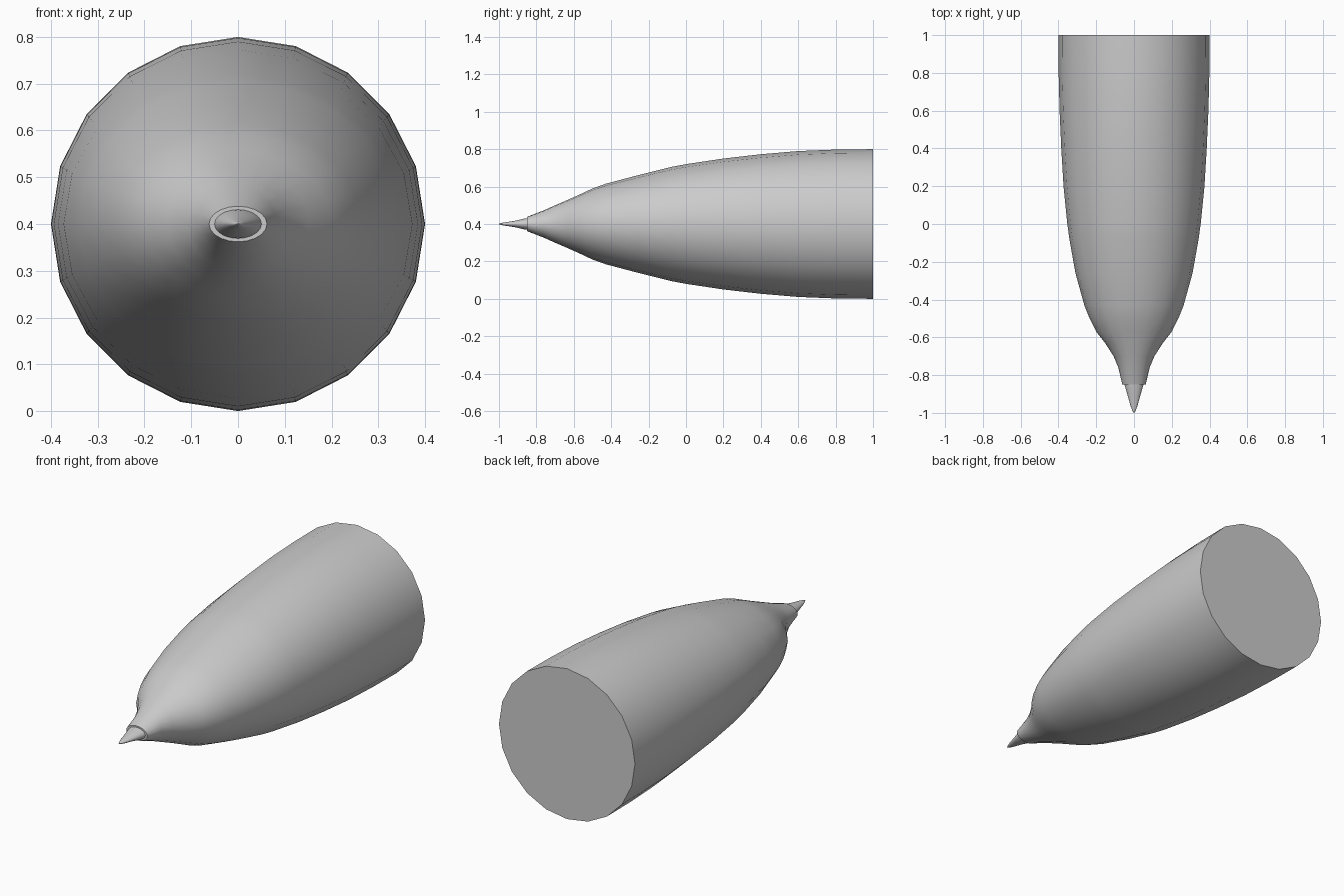
import bpy, bmesh, math

if "Cube" in bpy.data.objects:
    bpy.data.objects.remove(bpy.data.objects["Cube"])

CENTRE_Z = 0.4


def loft(name, sections, sides, angle):
    """Skin elliptical rings (y, half width, half height) along y, capping both ends."""
    bm = bmesh.new()
    rings = []
    for y, rx, rz in sections:
        rings.append([bm.verts.new((rx * math.cos(2 * math.pi * i / sides), y,
                                    CENTRE_Z + rz * math.sin(2 * math.pi * i / sides)))
                      for i in range(sides)])
    for a, b in zip(rings, rings[1:]):
        for i in range(sides):
            j = (i + 1) % sides
            bm.faces.new((a[i], a[j], b[j], b[i]))
    bm.faces.new(rings[0])
    bm.faces.new(rings[-1])
    bmesh.ops.recalc_face_normals(bm, faces=bm.faces)
    mesh = bpy.data.meshes.new(name)
    bm.to_mesh(mesh)
    bm.free()
    obj = bpy.data.objects.new(name, mesh)
    bpy.context.collection.objects.link(obj)
    bpy.ops.object.select_all(action='DESELECT')
    obj.select_set(True)
    bpy.context.view_layer.objects.active = obj
    bpy.ops.object.shade_smooth_by_angle(angle=math.radians(angle))
    return obj


# Tapered main body, flat at the back
loft("body", [
    (1.0, 0.4, 0.4), (0.8, 0.399, 0.398), (0.6, 0.394, 0.39),
    (0.4, 0.385, 0.373), (0.2, 0.373, 0.35), (0.0, 0.353, 0.32),
    (-0.08, 0.342, 0.305), (-0.26, 0.31, 0.26), (-0.43, 0.263, 0.215),
    (-0.5, 0.235, 0.19), (-0.57, 0.2, 0.157), (-0.63, 0.153, 0.13),
    (-0.7, 0.108, 0.1), (-0.76, 0.083, 0.073), (-0.85, 0.062, 0.038),
], 20, 50)

# Small pointed nose
loft("nose_tip", [
    (-0.84, 0.053, 0.032), (-0.865, 0.046, 0.029), (-0.91, 0.033, 0.018),
    (-0.96, 0.019, 0.01), (-0.985, 0.01, 0.006), (-1.0, 0.002, 0.001),
], 20, 50)
